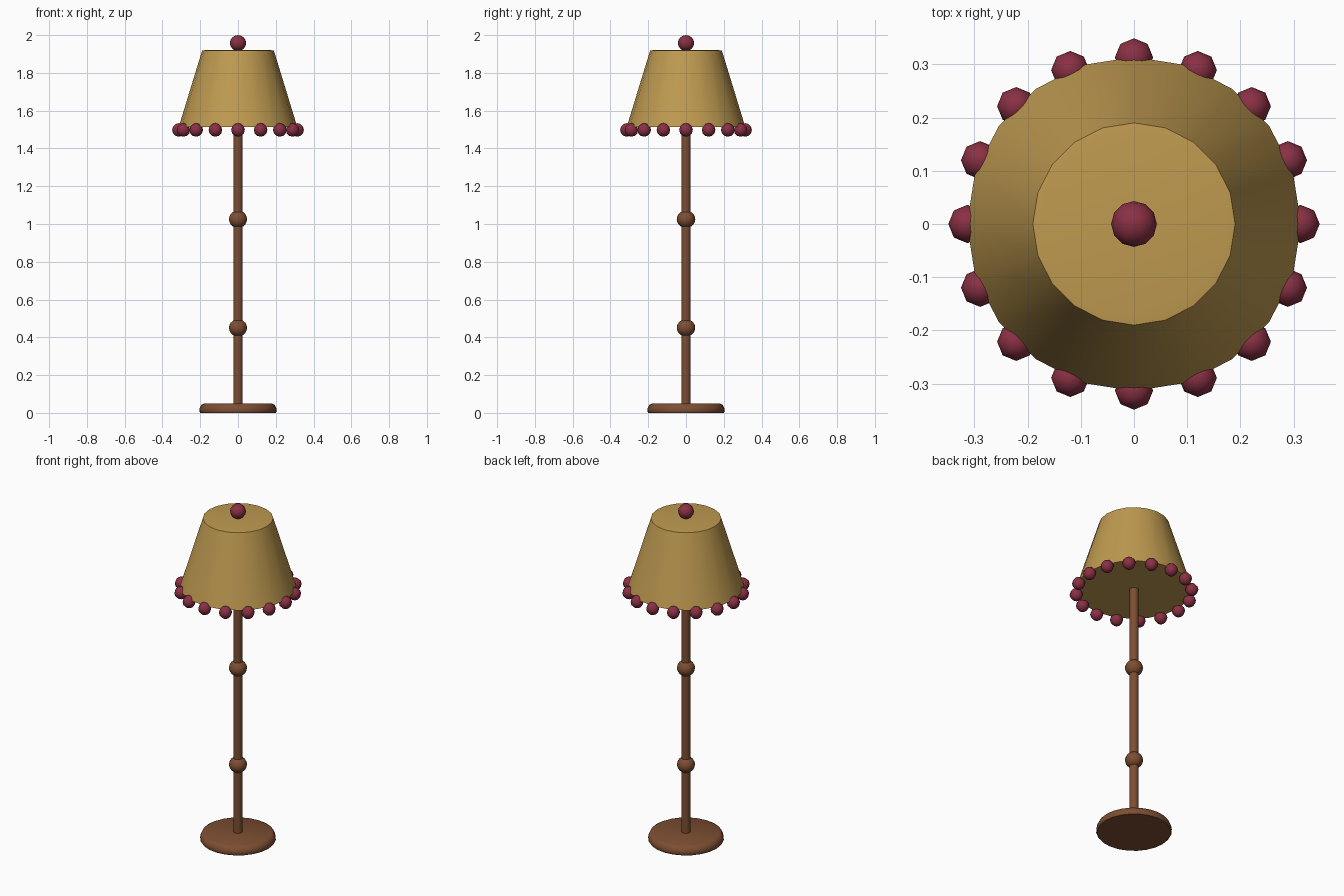
import bpy, bmesh, math
from mathutils import Matrix

if "Cube" in bpy.data.objects:
    bpy.data.objects.remove(bpy.data.objects["Cube"])


def material(name, rgb):
    m = bpy.data.materials.new(name)
    lin = [((c / 255 + 0.055) / 1.055) ** 2.4 for c in rgb]
    m.diffuse_color = (*lin, 1)
    m.use_nodes = True
    m.node_tree.nodes["Principled BSDF"].inputs["Base Color"].default_value = m.diffuse_color
    return m


WOOD = material("brown wood", (125, 78, 50))
CLOTH = material("tan cloth", (191, 154, 80))
RED = material("dark red", (138, 48, 68))


def finish(bm, name, mat, sharp_angle):
    bmesh.ops.recalc_face_normals(bm, faces=bm.faces)
    for f in bm.faces:
        f.smooth = True
    for e in bm.edges:
        if len(e.link_faces) == 2 and e.calc_face_angle() > math.radians(sharp_angle):
            e.smooth = False
    me = bpy.data.meshes.new(name)
    bm.to_mesh(me)
    bm.free()
    me.materials.append(mat)
    ob = bpy.data.objects.new(name, me)
    bpy.context.collection.objects.link(ob)
    return ob


def lathe(name, profile, sides, mat, sharp_angle=50):
    """Closed solid of revolution from (radius, height) points."""
    bm = bmesh.new()
    rings = []
    for r, z in profile:
        rings.append([bm.verts.new((r * math.cos(2 * math.pi * i / sides),
                                    r * math.sin(2 * math.pi * i / sides), z))
                      for i in range(sides)])
    for a, b in zip(rings, rings[1:]):
        for i in range(sides):
            j = (i + 1) % sides
            bm.faces.new((a[i], a[j], b[j], b[i]))
    bm.faces.new(rings[0][::-1])
    bm.faces.new(rings[-1])
    return finish(bm, name, mat, sharp_angle)


def ball(name, loc, r, rz, seg, rings, mat):
    bm = bmesh.new()
    bmesh.ops.create_uvsphere(bm, u_segments=seg, v_segments=rings, radius=1,
                              matrix=Matrix.Diagonal((r, r, rz, 1)))
    ob = finish(bm, name, mat, 180)
    ob.location = loc
    return ob


# Round base with softened upper edge
lathe("base", [(0.20, 0), (0.205, 0.008), (0.203, 0.025), (0.195, 0.042), (0.18, 0.05)],
      24, WOOD)

# Pole and its two turned knobs
lathe("pole", [(0.025, 0.04), (0.025, 1.53)], 12, WOOD)
for label, z in (("lower_knob", 0.45), ("upper_knob", 1.025)):
    ball(label, (0, 0, z), 0.049, 0.046, 14, 10, WOOD)

# Tapered shade, closed at top and bottom
lathe("shade", [(0.314, 1.513), (0.19, 1.918), (0.175, 1.92)], 20, CLOTH)

# Finial on top
ball("finial", (0, 0, 1.958), 0.043, 0.042, 12, 8, RED)

# Ring of trim beads around the lower edge
COUNT = 16
for i in range(COUNT):
    a = 2 * math.pi * i / COUNT
    b = ball(f"trim_bead_{i + 1}", (0.313 * math.cos(a), 0.313 * math.sin(a), 1.498),
             0.036, 0.036, 8, 6, RED)
